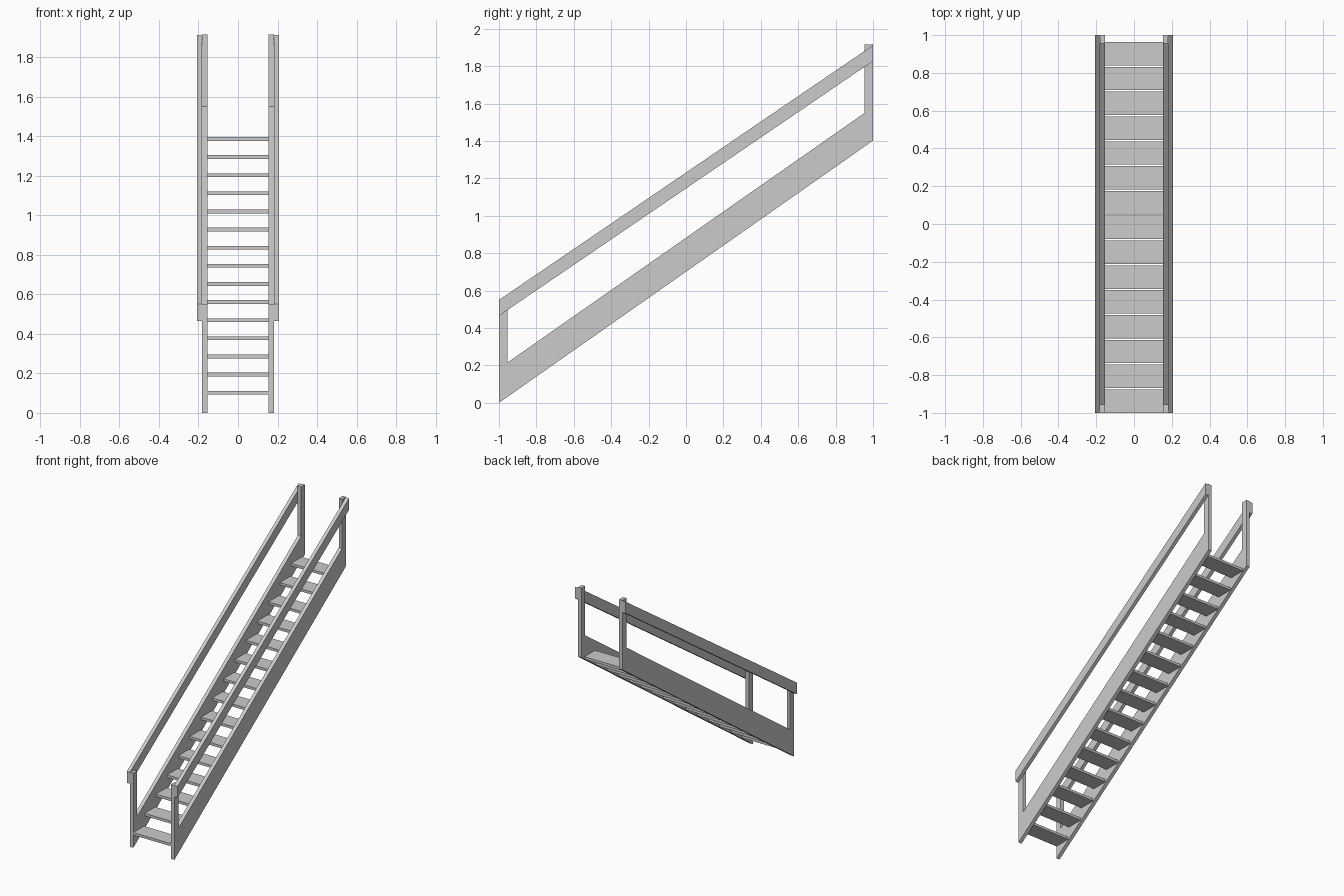
import bpy
import bmesh

cube = bpy.data.objects.get("Cube")
if cube:
    bpy.data.objects.remove(cube, do_unlink=True)

# Single matte grey for every part
grey = bpy.data.materials.new("light_grey")
grey.use_nodes = True
colour = (0.6, 0.6, 0.6, 1)
grey.diffuse_color = colour
grey.node_tree.nodes["Principled BSDF"].inputs["Base Color"].default_value = colour


def extrude_profile(name, profile, x0, x1):
    """Extrude a (y, z) outline sideways from x0 to x1."""
    bm = bmesh.new()
    face = bm.faces.new([bm.verts.new((x0, y, z)) for y, z in profile])
    result = bmesh.ops.extrude_face_region(bm, geom=[face])
    moved = [v for v in result["geom"] if isinstance(v, bmesh.types.BMVert)]
    bmesh.ops.translate(bm, verts=moved, vec=(x1 - x0, 0, 0))
    bmesh.ops.recalc_face_normals(bm, faces=bm.faces)
    mesh = bpy.data.meshes.new(name)
    bm.to_mesh(mesh)
    bm.free()
    mesh.materials.append(grey)
    obj = bpy.data.objects.new(name, mesh)
    bpy.context.collection.objects.link(obj)
    return obj


INNER, MIDDLE, OUTER = 0.154, 0.181, 0.207
POST = 0.955

# Sloping stringer with its bottom and top posts as one board
stringer = [(-1, 0), (1, 1.402), (1, 1.915), (POST, 1.915),
            (POST, 1.55), (-POST, 0.215), (-POST, 0.55), (-1, 0.55)]
# Handrail fixed to the outside of the posts
handrail = [(-1, 0.465), (1, 1.827), (1, 1.912), (-1, 0.55)]

for side, s in (("left", 1), ("right", -1)):
    extrude_profile(side + "_stringer", stringer, s * INNER, s * MIDDLE)
    extrude_profile(side + "_handrail", handrail, s * MIDDLE, s * OUTER)

# Open treads between the stringers
STEPS, GOING, RISE = 15, 0.1314, 0.0917
DEPTH, THICK = 0.124, 0.019
for i in range(STEPS):
    y = -1 + i * GOING
    top = 0.112 + i * RISE
    tread = [(y, top - THICK), (y + DEPTH, top - THICK), (y + DEPTH, top), (y, top)]
    extrude_profile(f"tread_{i + 1}", tread, -INNER, INNER)
